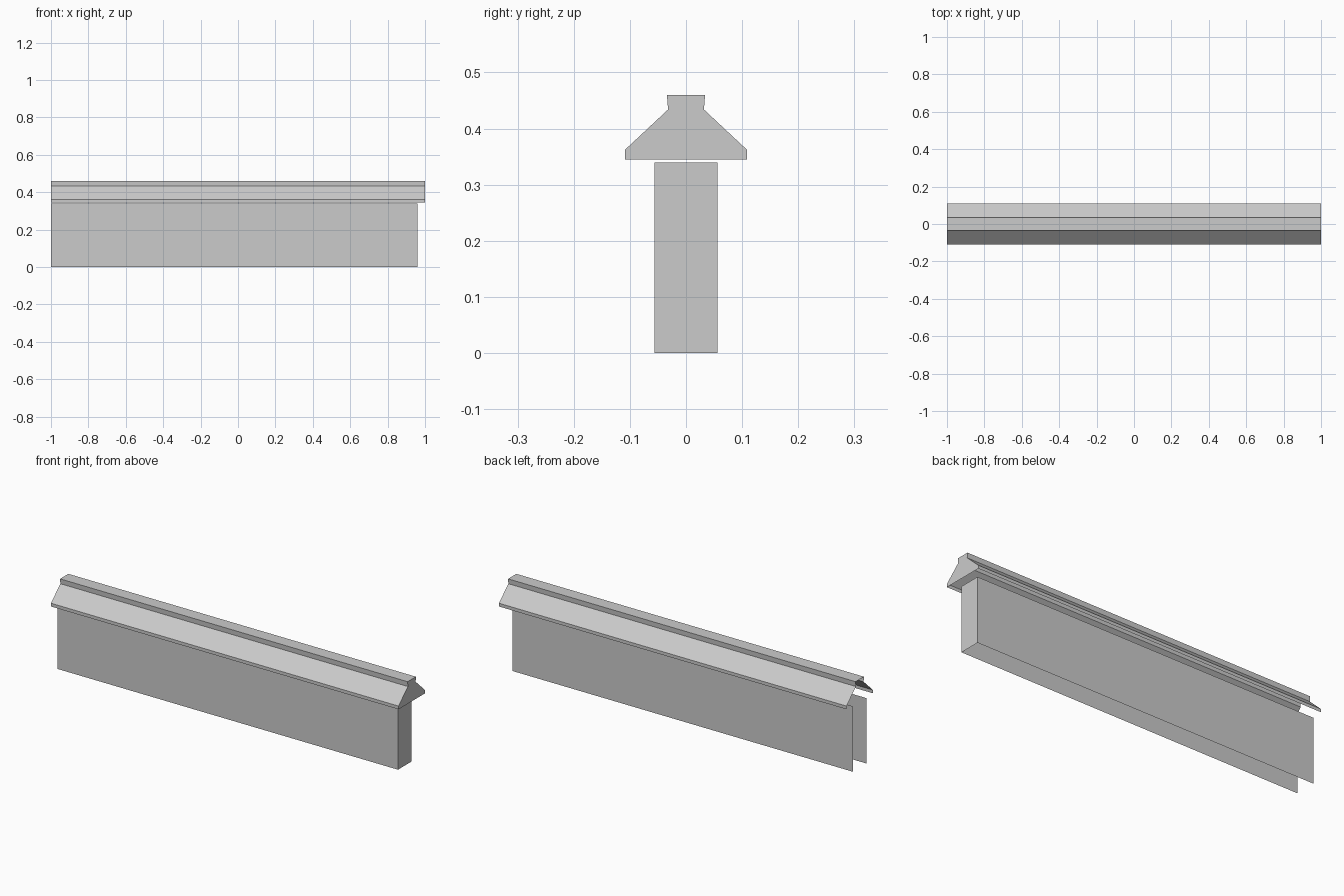
import bpy
import bmesh

cube = bpy.data.objects.get("Cube")
if cube:
    bpy.data.objects.remove(cube, do_unlink=True)

# Single plain grey
grey = bpy.data.materials.new("plain_grey")
grey.use_nodes = True
colour = (0.6, 0.6, 0.6, 1.0)
grey.diffuse_color = colour
grey.node_tree.nodes["Principled BSDF"].inputs["Base Color"].default_value = colour


def mirrored(half):
    """Complete a left-half (y, z) profile by mirroring it across y = 0."""
    return half + [(-y, z) for y, z in reversed(half)]


def shell(name, profile, x_start, x_end, open_spans=()):
    """Sweep a profile along x, closing only the far end."""
    bm = bmesh.new()
    start = [bm.verts.new((x_start, y, z)) for y, z in profile]
    end = [bm.verts.new((x_end, y, z)) for y, z in profile]
    for i in range(len(profile) - 1):
        if i not in open_spans:
            bm.faces.new((start[i], end[i], end[i + 1], start[i + 1]))
    bm.faces.new(end[::-1])
    mesh = bpy.data.meshes.new(name)
    bm.to_mesh(mesh)
    bm.free()
    mesh.materials.append(grey)
    obj = bpy.data.objects.new(name, mesh)
    bpy.context.collection.objects.link(obj)
    return obj


# Wall: two thin sides and one end, without top or bottom
wall_half = [(-0.056, 0.0), (-0.056, 0.34)]
shell("wall", mirrored(wall_half), -1.0, 0.96, open_spans=(1,))

# Coping: eave lip, slope, neck and flat ridge, hollow underneath
coping_half = [(-0.109, 0.345), (-0.109, 0.362), (-0.032, 0.434), (-0.034, 0.46)]
shell("coping", mirrored(coping_half), -1.0, 1.0)
